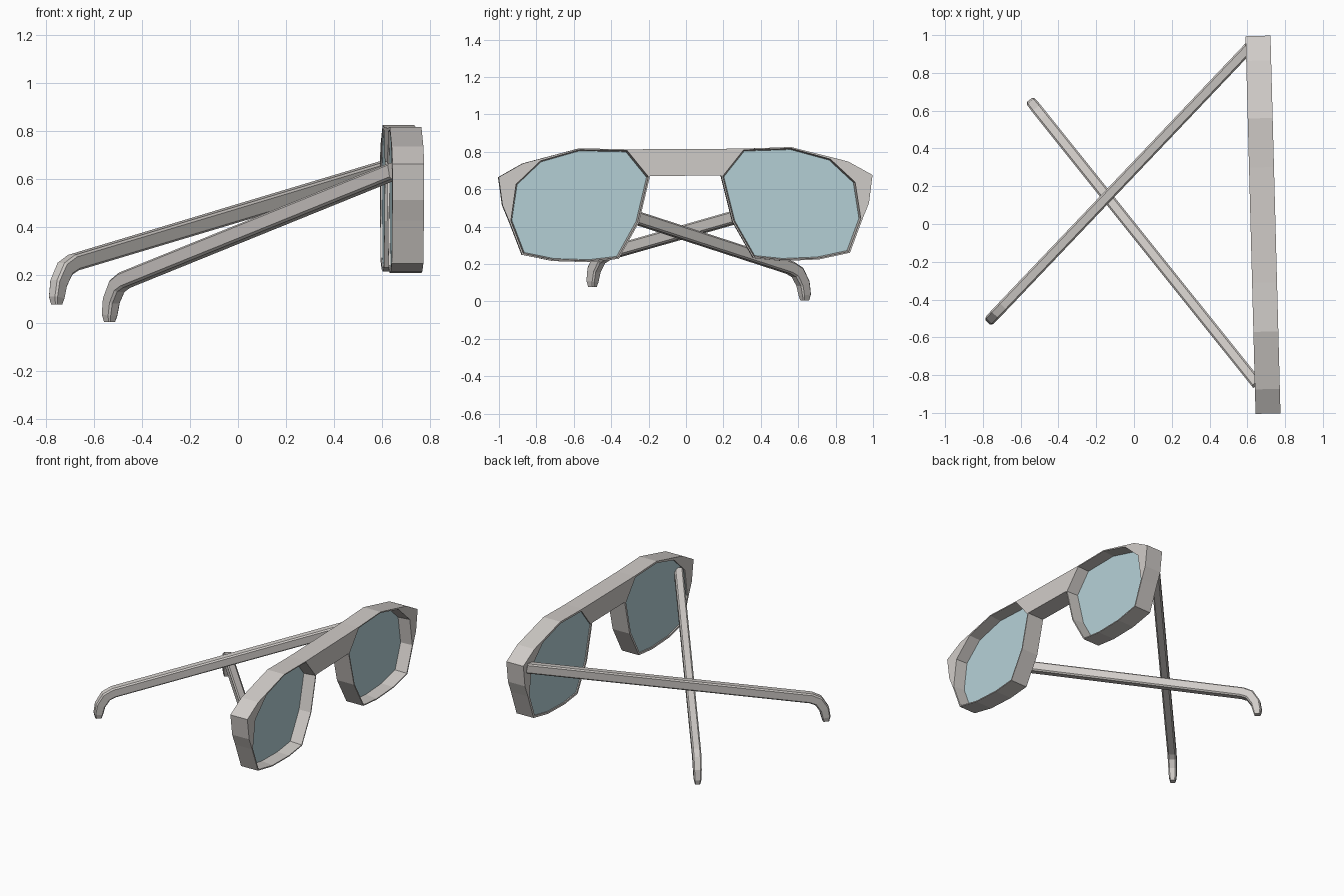
import bpy, bmesh
from mathutils import Vector, Matrix

if "Cube" in bpy.data.objects:
    bpy.data.objects.remove(bpy.data.objects["Cube"])


def material(name, rgb):
    m = bpy.data.materials.new(name)
    m.diffuse_color = (*rgb, 1)
    m.use_nodes = True
    m.node_tree.nodes["Principled BSDF"].inputs["Base Color"].default_value = m.diffuse_color
    return m


FRAME = material("warm_grey_frame", (0.63, 0.60, 0.575))
LENS = material("pale_blue_lens", (0.46, 0.63, 0.67))


def loft(name, rings, mat):
    """Closed solid through a list of rings of equal length."""
    bm = bmesh.new()
    vs = [[bm.verts.new(p) for p in r] for r in rings]
    n = len(vs[0])
    for a, b in zip(vs, vs[1:]):
        for i in range(n):
            bm.faces.new((a[i], a[(i + 1) % n], b[(i + 1) % n], b[i]))
    bm.faces.new(vs[0])
    bm.faces.new(vs[-1])
    bmesh.ops.recalc_face_normals(bm, faces=bm.faces[:])
    me = bpy.data.meshes.new(name)
    bm.to_mesh(me)
    bm.free()
    ob = bpy.data.objects.new(name, me)
    me.materials.append(mat)
    bpy.context.collection.objects.link(ob)
    return ob


# the front is slightly turned and rolled, as it rests on the floor
POSE = (Matrix.Translation((0.683, 0, 0)) @ Matrix.Rotation(0.0265, 4, 'Z')
        @ Matrix.Rotation(0.006, 4, 'X'))
HALF = 0.066  # half depth of the front

# shared lower rim, then the outline of the front and of one lens (y, z)
rim = [(0.945, 0.435), (0.877, 0.255), (0.71, 0.22), (0.515, 0.213),
       (0.36, 0.23), (0.25, 0.425), (0.19, 0.672)]
outer = [(0.305, 0.815), (0.565, 0.822), (0.87, 0.743), (1.0, 0.67), (0.98, 0.52)] + rim
lens = [(0.305, 0.815), (0.565, 0.822), (0.78, 0.762), (0.915, 0.635)] + rim
full = outer + [(-y, z) for y, z in reversed(outer)]


def lens_ring(x, scale, side):
    return [(x, side * (0.565 + (y - 0.565) * scale), 0.52 + (z - 0.52) * scale)
            for y, z in lens]


# front frame with two tapered lens openings
frame = loft("front_frame", [[(x, y, z) for y, z in full] for x in (-HALF, HALF)], FRAME)
frame.matrix_world = POSE
for side, label in ((-1, "right"), (1, "left")):
    cut = loft("lens_cutter", [lens_ring(-0.1, 0.955, side), lens_ring(-0.02, 0.955, side),
                               lens_ring(0.1, 0.985, side)], FRAME)
    cut.matrix_world = POSE
    cut.hide_render = True
    mod = frame.modifiers.new("opening", 'BOOLEAN')
    mod.operation = 'DIFFERENCE'
    mod.solver = 'EXACT'
    mod.object = cut
    bpy.context.view_layer.objects.active = frame
    bpy.ops.object.modifier_apply(modifier=mod.name)
    bpy.data.objects.remove(cut)
    # lens plate set near the back of the frame
    glass = loft(label + "_lens", [lens_ring(-HALF + 0.008, 0.958, side),
                                   lens_ring(-0.02, 0.958, side)], LENS)
    glass.matrix_world = POSE


# folded temples: chamfered bar swept along a path with a hooked tip
def temple(name, hinge, tip, z0, z1):
    h, t = Vector((*hinge, 0)), Vector((*tip, 0))
    length = (t - h).length
    d = (t - h).normalized()
    side = Vector((-d.y, d.x, 0))
    path = [(0, z0), (length - 0.10, z1 + 0.175), (length - 0.05, z1 + 0.15),
            (length - 0.012, z1 + 0.09), (length, z1 + 0.03), (length, z1)]
    pts = [h + d * s + Vector((0, 0, z)) for s, z in path]
    rings = []
    for i, p in enumerate(pts):
        tan = (pts[min(i + 1, len(pts) - 1)] - pts[max(i - 1, 0)]).normalized()
        if i == 1:
            tan = ((pts[1] - pts[0]).normalized() + (pts[2] - pts[1]).normalized()).normalized()
        up = side.cross(tan)
        k = (1, 1, 1, 0.95, 0.85, 0.6)[i]
        w, v, c = 0.029 * k, 0.034 * k, 0.009 * k
        prof = [(w, v - c), (w - c, v), (c - w, v), (-w, v - c),
                (-w, c - v), (c - w, -v), (w - c, -v), (w, c - v)]
        rings.append([p + side * a + up * b for a, b in prof])
    loft(name, rings, FRAME)


temple("right_temple", (0.65, -0.845), (-0.535, 0.635), 0.635, 0.005)
temple("left_temple", (0.61, 0.935), (-0.755, -0.5), 0.642, 0.078)
